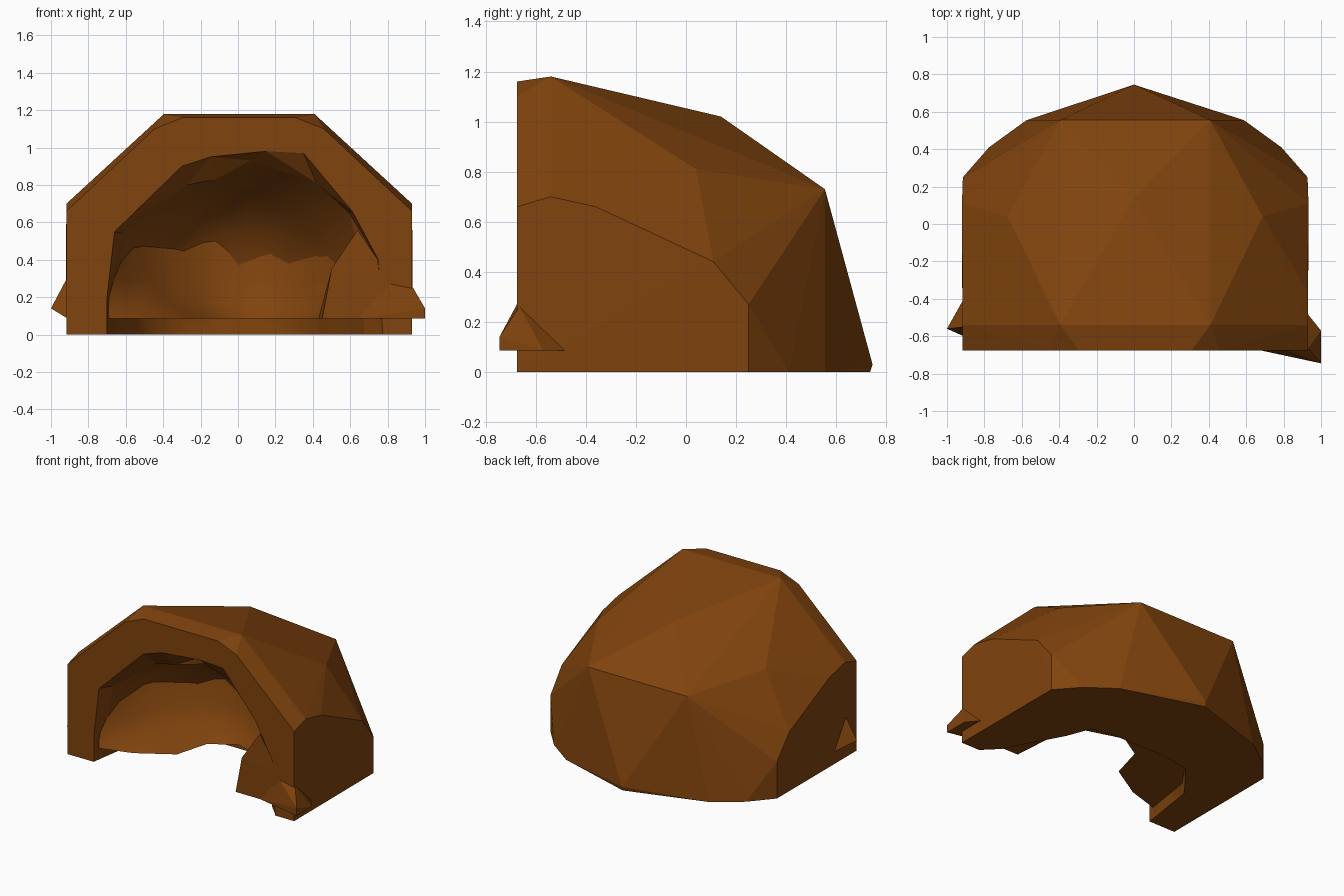
import bpy, bmesh

if "Cube" in bpy.data.objects:
    bpy.data.objects.remove(bpy.data.objects["Cube"])

brown = bpy.data.materials.new("brown_rock")
brown.diffuse_color = (0.215, 0.056, 0.004, 1)
brown.use_nodes = True
brown.node_tree.nodes["Principled BSDF"].inputs["Base Color"].default_value = brown.diffuse_color


def make_object(name, bm):
    bmesh.ops.recalc_face_normals(bm, faces=bm.faces[:])
    mesh = bpy.data.meshes.new(name)
    bm.to_mesh(mesh)
    bm.free()
    mesh.materials.append(brown)
    ob = bpy.data.objects.new(name, mesh)
    bpy.context.collection.objects.link(ob)
    return ob


def hull(name, points):
    bm = bmesh.new()
    for p in points:
        bm.verts.new(p)
    bmesh.ops.convex_hull(bm, input=bm.verts[:])
    loose = [v for v in bm.verts if not v.link_faces]
    bmesh.ops.delete(bm, geom=loose, context='VERTS')
    bmesh.ops.dissolve_limit(bm, angle_limit=0.01, verts=bm.verts[:], edges=bm.edges[:])
    return make_object(name, bm)


# Faceted outer rock: half the corners, mirrored to both sides
half = [(0.30, -0.675, 1.16), (0.45, -0.675, 1.10), (0.922, -0.675, 0.66), (0.922, -0.675, 0),
        (0.40, -0.54, 1.18), (0.922, -0.54, 0.70), (0.922, -0.36, 0.66), (0.68, 0.04, 0.81),
        (0.925, 0.11, 0.44), (0.92, 0.25, 0.27), (0.92, 0.25, 0), (0.78, 0.41, 0),
        (0.40, 0.555, 0.73), (0.58, 0.555, 0)]
middle = [(0, 0.14, 1.02), (0, 0.745, 0.03), (0, 0.735, 0)]
shell = hull("cave_shell", [(x + 0.008, y, z) for x, y, z in half]
             + [(-x + 0.005, y, z) for x, y, z in half] + middle)

# Hollow, lofted from arch sections going back
arch = [(-0.70, -0.1), (-0.70, 0.2), (-0.66, 0.55), (-0.30, 0.90), (-0.15, 0.95),
        (0.15, 0.98), (0.35, 0.97), (0.61, 0.66), (0.75, 0.4), (0.78, -0.1)]
lip = [(-0.69, -0.1), (-0.68, 0.2), (-0.62, 0.54), (-0.27, 0.80), (-0.12, 0.83),
       (0.07, 0.93), (0.42, 0.81), (0.60, 0.64), (0.66, 0.38), (0.68, -0.1)]
inner = [(-0.64, -0.1), (-0.63, 0.2), (-0.54, 0.45), (-0.28, 0.69), (-0.10, 0.76),
         (0.06, 0.76), (0.30, 0.62), (0.47, 0.45), (0.50, 0.33), (0.50, -0.1)]
back = [(-0.44, -0.1), (-0.40, 0.18), (-0.32, 0.34), (-0.18, 0.47), (-0.08, 0.52),
        (0.03, 0.52), (0.15, 0.45), (0.28, 0.34), (0.36, 0.22), (0.40, -0.1)]
bm = bmesh.new()
rings = [[bm.verts.new((x, y, z)) for x, z in prof]
         for prof, y in ((arch, -0.85), (arch, -0.67), (lip, -0.57), (inner, -0.24), (back, 0.02))]
for a, b in zip(rings, rings[1:]):
    for i in range(len(a)):
        j = (i + 1) % len(a)
        bm.faces.new((a[i], a[j], b[j], b[i]))
bm.faces.new(rings[0])
tip = bm.verts.new((0.0, 0.09, 0.12))
last = rings[-1]
for i in range(len(last)):
    bm.faces.new((last[i], last[(i + 1) % len(last)], tip))
for f in bm.faces:
    f.smooth = all(v.co.y > -0.6 for v in f.verts)
bmesh.ops.triangulate(bm, faces=bm.faces[:])
hollow = make_object("hollow_cutter", bm)
hollow.hide_render = True

cut = shell.modifiers.new("hollow", 'BOOLEAN')
cut.operation = 'DIFFERENCE'
cut.solver = 'EXACT'
cut.object = hollow
bpy.context.view_layer.objects.active = shell
bpy.ops.object.modifier_apply(modifier=cut.name)
bpy.data.objects.remove(hollow)

# Inner ledge curving up from its rim into the left and back walls, flat underneath
rim = [(-0.69, -0.63), (-0.46, -0.56), (-0.21, -0.41), (-0.14, -0.16), (0.04, -0.05), (0.36, -0.15), (0.43, -0.40)]
top = [(-0.70, -0.62), (-0.64, -0.48), (-0.54, -0.25), (-0.30, -0.04), (0.00, 0.06), (0.26, 0.01), (0.54, -0.30)]
foot = [(-0.72, -0.62), (-0.70, -0.50), (-0.65, -0.28), (-0.46, 0.00), (0.00, 0.10), (0.44, 0.00), (0.60, -0.35)]
bm = bmesh.new()
rows = []
for far, t, z in ((top, 0, 0.085), (top, 0.45, 0.16), (top, 0.8, 0.29), (top, 1, 0.50), (foot, 1, 0.085)):
    rows.append([bm.verts.new((r[0] + (w[0] - r[0]) * t, r[1] + (w[1] - r[1]) * t, z))
                 for r, w in zip(rim, far)])
for k in range(5):
    a, b = rows[k], rows[(k + 1) % 5]
    for i in range(len(a) - 1):
        bm.faces.new((a[i], a[i + 1], b[i + 1], b[i])).smooth = k < 3
for i in (0, -1):
    bm.faces.new([r[i] for r in rows])
sharp = set(rows[0]) | set(rows[3])
for e in bm.edges:
    if len({f.smooth for f in e.link_faces}) > 1 and set(e.verts) <= sharp:
        e.smooth = False
make_object("inner_ledge", bm)

# Rock bulging around the right foot of the arch
hull("right_rock", [(0.50, -0.67, 0.35), (0.45, -0.67, 0.085), (0.64, -0.66, 0.56), (0.80, -0.67, 0.32),
                    (0.80, -0.67, 0.085), (0.43, -0.40, 0.085), (0.53, -0.30, 0.36), (0.70, -0.30, 0.085)])

# Spurs poking out on both sides
hull("right_spur", [(1, -0.745, 0.14), (1, -0.745, 0.085), (1, -0.57, 0.085), (0.92, -0.47, 0.085),
                    (0.93, -0.665, 0.26), (0.80, -0.67, 0.28), (0.65, -0.67, 0.085)])
hull("left_spur", [(-1, -0.56, 0.14), (-0.91, -0.40, 0.085), (-0.91, -0.60, 0.085),
                   (-0.91, -0.55, 0.31), (-0.85, -0.5, 0.15)])
